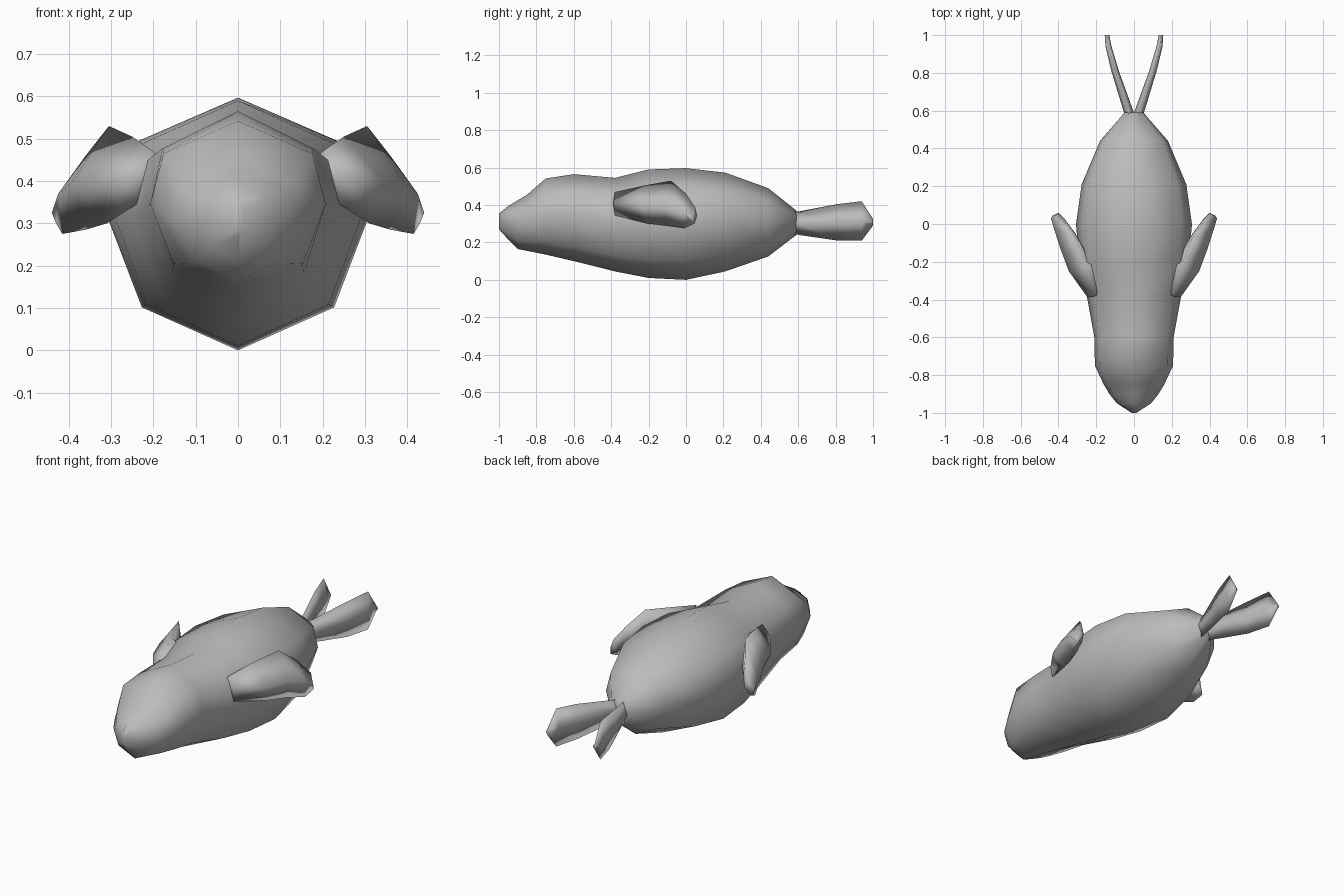
import bpy, bmesh

if "Cube" in bpy.data.objects:
    bpy.data.objects.remove(bpy.data.objects["Cube"])

grey = bpy.data.materials.new("seal grey")
grey.diffuse_color = (0.5, 0.5, 0.5, 1)
grey.use_nodes = True
grey.node_tree.nodes["Principled BSDF"].inputs["Base Color"].default_value = grey.diffuse_color


def loft(name, rings):
    """Skin a list of equal closed rings, cap both ends and smooth the result."""
    bm = bmesh.new()
    loops = [[bm.verts.new(p) for p in r] for r in rings]
    n = len(loops[0])
    for a, b in zip(loops, loops[1:]):
        for i in range(n):
            j = (i + 1) % n
            bm.faces.new((a[i], a[j], b[j], b[i]))
    bm.faces.new(loops[0])
    bm.faces.new(loops[-1])
    bmesh.ops.remove_doubles(bm, verts=bm.verts, dist=0.0005)
    bmesh.ops.recalc_face_normals(bm, faces=bm.faces)
    for f in bm.faces:
        f.smooth = True
    mesh = bpy.data.meshes.new(name)
    bm.to_mesh(mesh)
    bm.free()
    mesh.materials.append(grey)
    ob = bpy.data.objects.new(name, mesh)
    bpy.context.collection.objects.link(ob)
    return ob


def body_ring(y, top, bottom, w):
    """Eight-sided cross-section with a ridged back and belly."""
    h = top - bottom
    half = [(0.85 * w, top - 0.19 * h), (w, bottom + 0.52 * h), (0.74 * w, bottom + 0.17 * h)]
    return ([(0, y, top)] + [(x, y, z) for x, z in half] + [(0, y, bottom)]
            + [(-x, y, z) for x, z in reversed(half)])


# Body and head: y, top, bottom, half width
stations = [(-1.0, 0.355, 0.27, 0.012), (-0.95, 0.395, 0.215, 0.09), (-0.9, 0.425, 0.165, 0.13),
            (-0.85, 0.455, 0.155, 0.16), (-0.75, 0.542, 0.135, 0.207), (-0.6, 0.565, 0.10, 0.21),
            (-0.38, 0.545, 0.045, 0.25), (-0.2, 0.59, 0.01, 0.29), (0.0, 0.597, 0.0, 0.307),
            (0.21, 0.573, 0.045, 0.277), (0.44, 0.49, 0.125, 0.18), (0.59, 0.37, 0.24, 0.05)]
loft("body", [body_ring(*s) for s in stations])

# Front flipper sections: top edge, outer face, bottom edge, inner face
front = [[(0.20, -0.38, 0.47), (0.245, -0.39, 0.41), (0.24, -0.38, 0.345), (0.15, -0.2, 0.42)],
         [(0.25, -0.22, 0.505), (0.345, -0.25, 0.40), (0.31, -0.2, 0.30), (0.25, -0.15, 0.40)],
         [(0.305, -0.08, 0.53), (0.39, -0.13, 0.40), (0.36, -0.08, 0.285), (0.31, -0.05, 0.40)],
         [(0.36, 0.0, 0.46), (0.425, -0.02, 0.37), (0.415, -0.01, 0.275), (0.37, 0.03, 0.38)],
         [(0.41, 0.05, 0.385), (0.44, 0.03, 0.325), (0.43, 0.045, 0.30), (0.40, 0.06, 0.34)]]


def tail_ring(y, x, t, low, high):
    """Thin upright lens section."""
    mid = (low + high) / 2
    return [(x, y, high), (x + t, y, mid), (x, y, low), (x - t, y, mid)]


# Tail flipper: y, centre x, half thickness, low z, high z
tail = [tail_ring(*s) for s in [(0.55, 0.02, 0.02, 0.25, 0.36), (0.6, 0.03, 0.026, 0.24, 0.365),
                                (0.81, 0.1, 0.02, 0.21, 0.405), (0.94, 0.135, 0.016, 0.21, 0.42),
                                (1.0, 0.143, 0.012, 0.29, 0.325)]]

# Left and right copies of each flipper
for side, s in (("right", 1), ("left", -1)):
    for part, rings in (("front_flipper", front), ("tail_flipper", tail)):
        loft(f"{side}_{part}", [[(s * x, y, z) for x, y, z in r] for r in rings])
